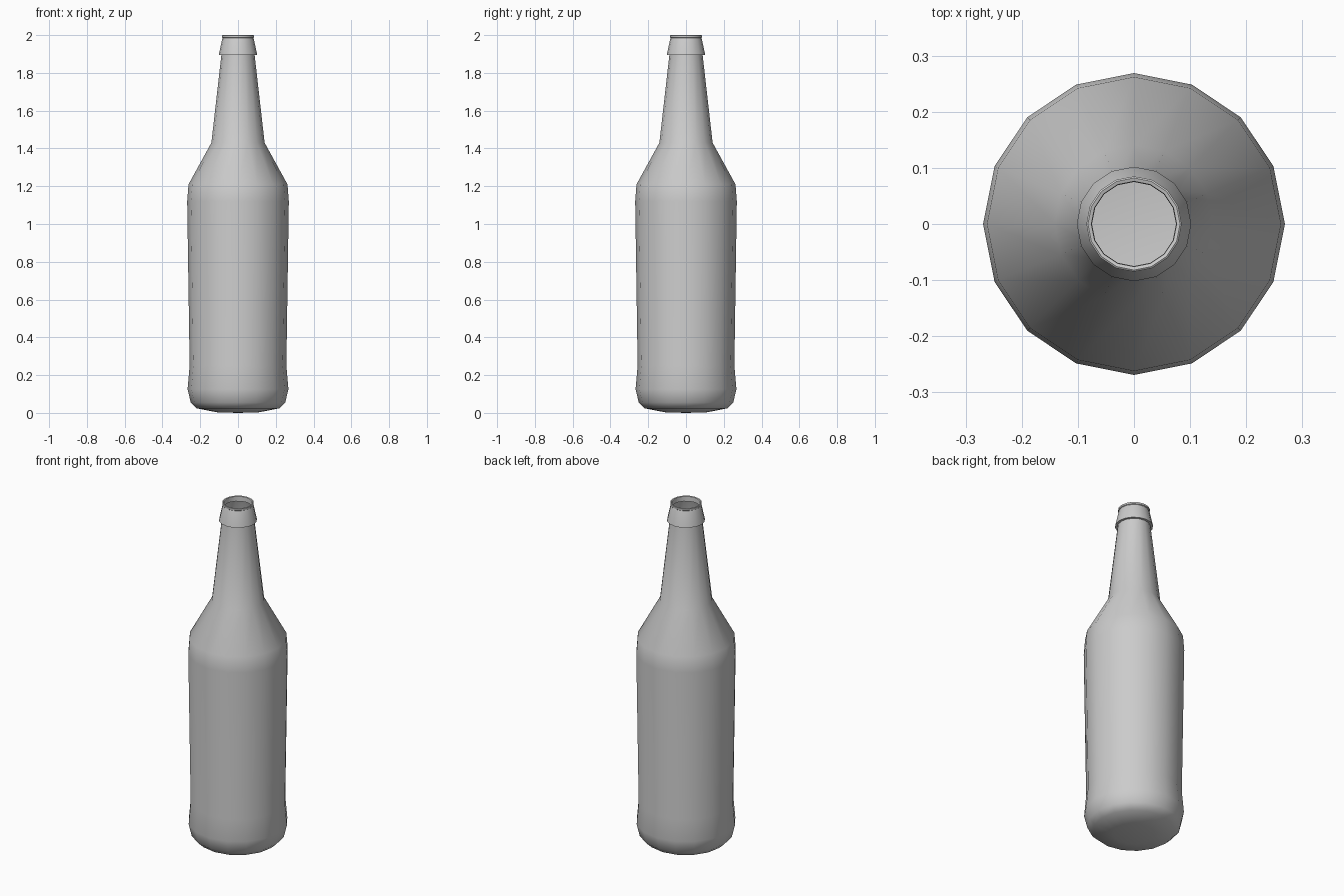
import bpy, bmesh, math

if "Cube" in bpy.data.objects:
    bpy.data.objects.remove(bpy.data.objects["Cube"])

# Half outline of the bottle (radius, height), from base centre to inner lip
profile = [
    (0.0, 0.0), (0.11, 0.003), (0.218, 0.024), (0.25, 0.055),      # base
    (0.267, 0.125), (0.256, 0.25), (0.269, 1.12), (0.262, 1.21),   # body
    (0.141, 1.43), (0.088, 1.895),                                 # shoulder, neck
    (0.102, 1.895), (0.084, 1.978), (0.081, 1.985),                # collar
    (0.085, 1.988), (0.085, 1.998), (0.082, 2.0),                  # lip
    (0.076, 1.998), (0.075, 1.97),                                 # inside of mouth
]
SIDES = 16

# Spin the outline into a 16-sided shell with an open mouth
bm = bmesh.new()
verts = [bm.verts.new((r, 0, z)) for r, z in profile]
edges = [bm.edges.new(pair) for pair in zip(verts, verts[1:])]
bmesh.ops.spin(bm, geom=verts + edges, cent=(0, 0, 0), axis=(0, 0, 1),
               angle=math.tau, steps=SIDES, use_merge=False)
bmesh.ops.remove_doubles(bm, verts=bm.verts[:], dist=0.0005)
bmesh.ops.recalc_face_normals(bm, faces=bm.faces[:])

# The base must face down
base = min(bm.faces, key=lambda f: f.calc_center_median().z)
if base.normal.z > 0:
    bmesh.ops.reverse_faces(bm, faces=bm.faces[:])

mesh = bpy.data.meshes.new("bottle")
bm.to_mesh(mesh)
bm.free()
bottle = bpy.data.objects.new("bottle", mesh)
bpy.context.collection.objects.link(bottle)

# Smooth body with crisp collar and lip
bpy.context.view_layer.objects.active = bottle
bottle.select_set(True)
bpy.ops.object.shade_smooth_by_angle(angle=math.radians(50))
